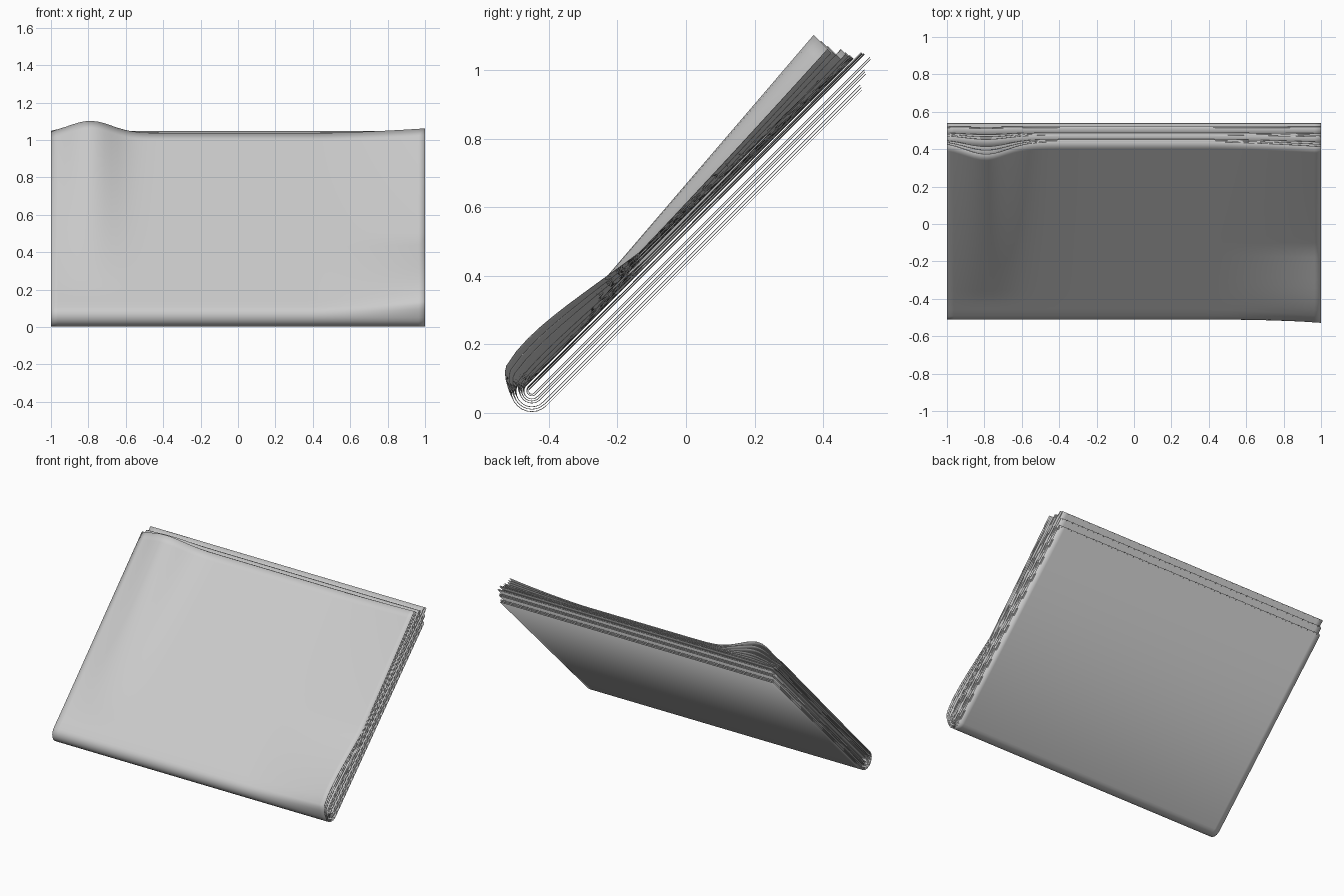
import bpy
import bmesh
from math import sin, cos, pi, exp, sqrt

cube = bpy.data.objects.get("Cube")
if cube:
    bpy.data.objects.remove(cube, do_unlink=True)

FOLD_S, FOLD_N = -0.273, 0.363   # fold axis, along and across the tilted stack
OUTER = 0.06                     # radius of the outermost fold
COLS, ARC, RUN = 56, 12, 26


def lift(x, s):
    """How far the loose upper pages rise off the stack."""
    reach = max(0, (s + 0.15) / 1.19)
    wave = 0.092 * reach * exp(-((x + 0.79) / 0.16) ** 2)
    side = min(1, max(0, (x - 0.4) / 0.6)) ** 1.6
    t = min(1, max(0, (s - FOLD_S + OUTER) / 0.57))
    bulge = 0.056 * side * sin(pi * t ** 0.55)
    corner = 0.033 * side * max(0, s) ** 1.5
    return wave + bulge + corner


def folded_profile(radius, low_end, high_end):
    """Side outline of one page: lower run, fold, upper run."""
    pts = [(low_end, FOLD_N - radius)]
    for i in range(ARC + 1):
        a = -pi / 2 - pi * i / ARC
        pts.append((FOLD_S + radius * cos(a), FOLD_N + radius * sin(a)))
    for i in range(1, RUN + 1):
        f = i / RUN
        pts.append((FOLD_S + (high_end - FOLD_S) * f, FOLD_N + radius))
    return pts


def make_page(name, radius, low_end, high_end):
    bm = bmesh.new()
    rows = []
    for s, n in folded_profile(radius, low_end, high_end):
        looseness = max(0, (n - FOLD_N) / OUTER) ** 2
        row = []
        for c in range(COLS + 1):
            x = -1 + 2 * c / COLS
            h = n + looseness * lift(x, s)
            # Tilt the stack to forty-five degrees
            row.append(bm.verts.new((x, (s - h) / sqrt(2), (s + h) / sqrt(2))))
        rows.append(row)
    for a, b in zip(rows, rows[1:]):
        for c in range(COLS):
            bm.faces.new((a[c], b[c], b[c + 1], a[c + 1]))
    bmesh.ops.recalc_face_normals(bm, faces=bm.faces)
    mesh = bpy.data.meshes.new(name)
    bm.to_mesh(mesh)
    bm.free()
    page = bpy.data.objects.new(name, mesh)
    bpy.context.collection.objects.link(page)
    paper = page.modifiers.new("paper_thickness", "SOLIDIFY")
    paper.thickness = 0.002
    paper.offset = 0
    bpy.ops.object.select_all(action="DESELECT")
    page.select_set(True)
    bpy.context.view_layer.objects.active = page
    bpy.ops.object.shade_smooth_by_angle()


# Three nested sections: name, fold radii, lower and upper page ends
sections = [
    ("outer_section", (0.060, 0.053, 0.046), 1.030, 1.043),
    ("middle_section", (0.035, 0.029, 0.023), 1.070, 1.070),
    ("inner_section", (0.014, 0.009), 1.110, 1.105),
]
for section, radii, low_end, high_end in sections:
    for i, radius in enumerate(radii):
        make_page(f"{section}_page_{i + 1}", radius,
                  low_end + 0.003 * i, high_end + 0.003 * i)
